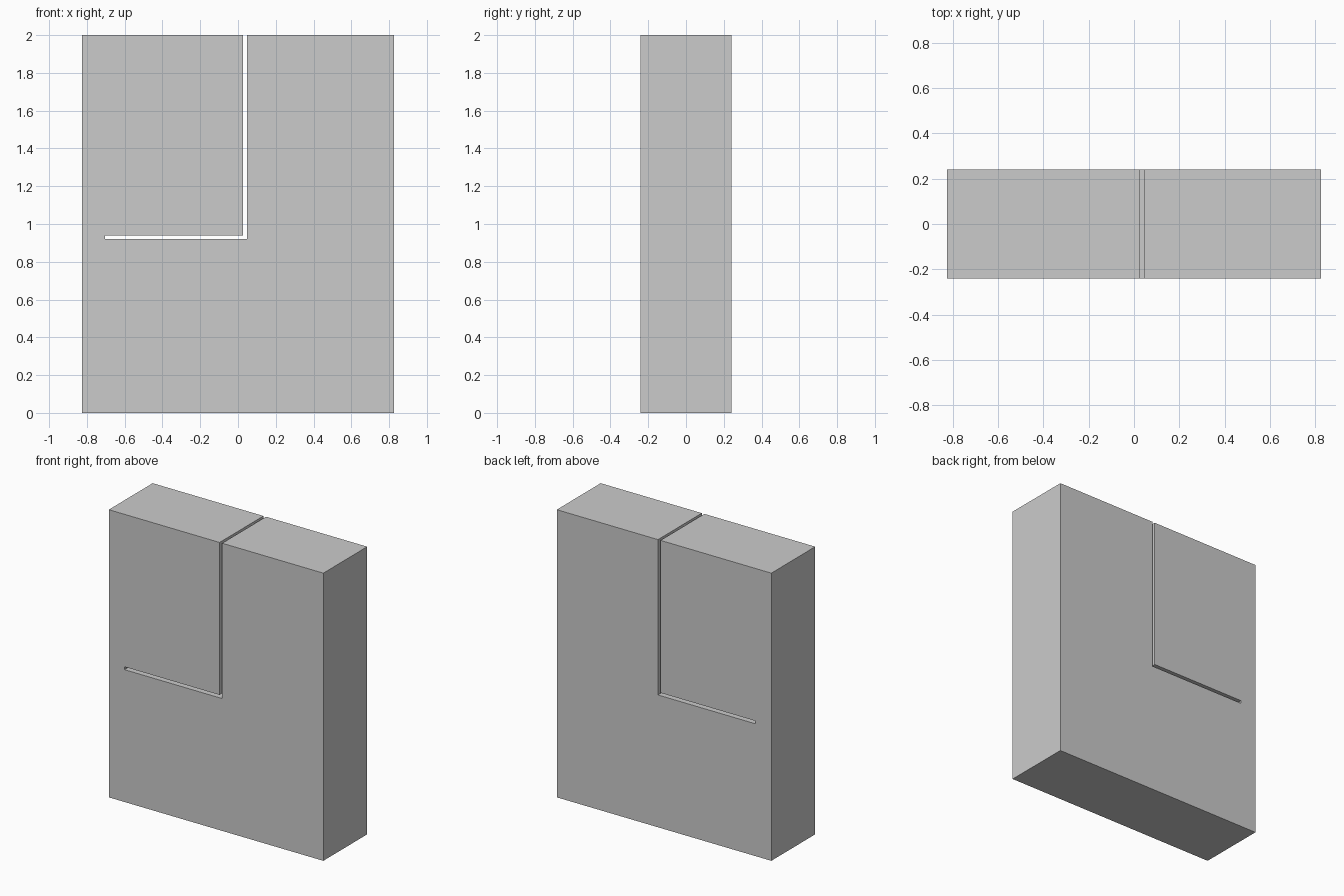
import bpy, bmesh

if "Cube" in bpy.data.objects:
    bpy.data.objects.remove(bpy.data.objects["Cube"])

HALF_W, HALF_D, HEIGHT = 0.825, 0.241, 2.0
SLOT_L, SLOT_R = 0.027, 0.047      # vertical slot sides
SLOT_B, SLOT_T = 0.92, 0.94        # horizontal slot bottom and top
SLOT_END = -0.704                  # closed end of the horizontal slot

# Front outline of the block, with the L-shaped slot running in from the top
outline = [
    (-HALF_W, 0), (HALF_W, 0), (HALF_W, HEIGHT),
    (SLOT_R, HEIGHT), (SLOT_R, SLOT_B), (SLOT_END, SLOT_B),
    (SLOT_END, SLOT_T), (SLOT_L, SLOT_T), (SLOT_L, HEIGHT),
    (-HALF_W, HEIGHT),
]

# Extrude the outline front to back
bm = bmesh.new()
face = bm.faces.new([bm.verts.new((x, -HALF_D, z)) for x, z in outline])
result = bmesh.ops.extrude_face_region(bm, geom=[face], use_keep_orig=True)
moved = [v for v in result["geom"] if isinstance(v, bmesh.types.BMVert)]
bmesh.ops.translate(bm, verts=moved, vec=(0, 2 * HALF_D, 0))
bmesh.ops.recalc_face_normals(bm, faces=bm.faces[:])

mesh = bpy.data.meshes.new("slotted_block")
bm.to_mesh(mesh)
bm.free()
block = bpy.data.objects.new("slotted_block", mesh)
bpy.context.collection.objects.link(block)
